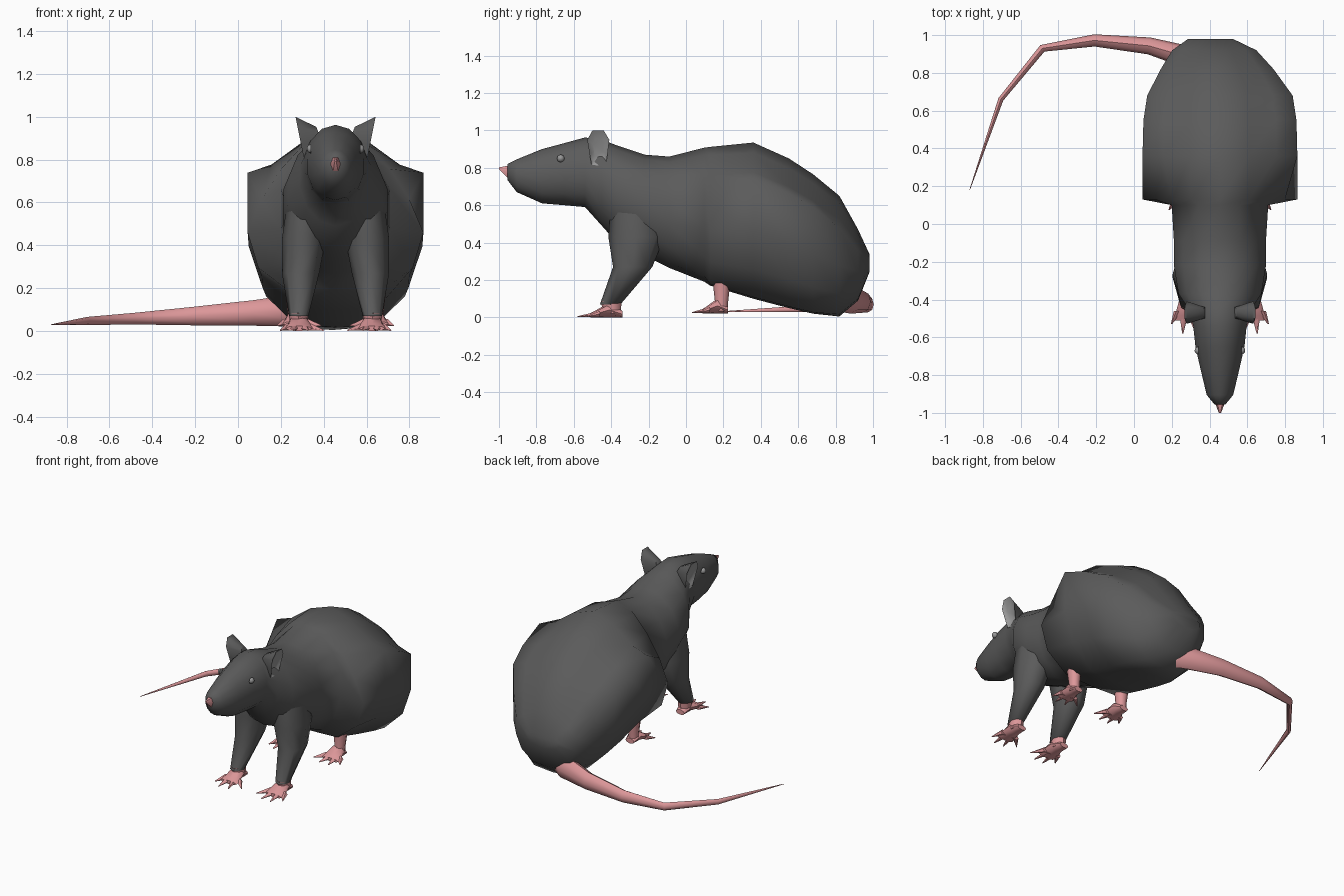
import bpy, bmesh, math
from mathutils import Vector

if "Cube" in bpy.data.objects:
    bpy.data.objects.remove(bpy.data.objects["Cube"])

CX = 0.455  # the animal's centre line


def material(name, rgb):
    m = bpy.data.materials.new(name)
    m.diffuse_color = (*rgb, 1)
    m.use_nodes = True
    m.node_tree.nodes["Principled BSDF"].inputs["Base Color"].default_value = m.diffuse_color
    return m


FUR = material("dark fur", (0.105, 0.105, 0.105))
SKIN = material("pink skin", (0.72, 0.31, 0.32))
GREY = material("pale grey", (0.31, 0.31, 0.31))


def build(name, lofts, mats, mirror=False, angle=50, rule=None):
    """Skin each list of rings into a closed tube; all tubes form one object."""
    bm = bmesh.new()
    for rings in lofts:
        vs = [[bm.verts.new(p) for p in r] for r in rings]
        n = len(vs[0])
        for a, b in zip(vs, vs[1:]):
            for i in range(n):
                j = (i + 1) % n
                bm.faces.new((a[i], a[j], b[j], b[i]))
        bm.faces.new(vs[0])
        bm.faces.new(vs[-1])
    bmesh.ops.recalc_face_normals(bm, faces=bm.faces)
    if rule:
        for f in bm.faces:
            f.material_index = rule(f)
    me = bpy.data.meshes.new(name)
    bm.to_mesh(me)
    bm.free()
    ob = bpy.data.objects.new(name, me)
    bpy.context.collection.objects.link(ob)
    ob.location.x = CX
    for m in mats:
        me.materials.append(m)
    if mirror:
        ob.modifiers.new("mirror", 'MIRROR')
    bpy.ops.object.select_all(action='DESELECT')
    ob.select_set(True)
    bpy.context.view_layer.objects.active = ob
    bpy.ops.object.shade_smooth_by_angle(angle=math.radians(angle))
    return ob


def oval(c, u, v, n=8):
    """Ring of n points around c spanned by the half axes u and v."""
    c, u, v = Vector(c), Vector(u), Vector(v)
    return [c + u * math.cos(2 * math.pi * k / n) + v * math.sin(2 * math.pi * k / n)
            for k in range(n)]


# Body: round section in front, a knee section, then the boxy haunch section
ROUND = [(math.sin(math.pi * k / 7), (1 + math.cos(math.pi * k / 7)) / 2) for k in range(8)]
KNEE = [(0, 1), (.37, .94), (.62, .79), (.84, .60), (1, .39), (.88, .17), (.5, .01), (0, 0)]
HAUNCH = [(0, 1), (.38, .935), (.73, .81), (1, .765), (1, .43), (.84, .19), (.48, .01), (0, 0)]


def section(y, shift, hw, top, bot, t, shape=HAUNCH):
    half = []
    for (rx, rz), (hx, hz) in zip(ROUND, shape):
        half.append(((rx + (hx - rx) * t) * hw, bot + (top - bot) * (rz + (hz - rz) * t)))
    pts = half + [(-x, z) for x, z in reversed(half[1:-1])]
    return [Vector((x + shift, y, z)) for x, z in pts]


stations = [  # y, shift, half width, top, bottom, haunch blend
    (-.955, 0, .03, .82, .735, 0),
    (-.905, 0, .072, .845, .67, 0),
    (-.77, 0, .105, .90, .61, 0),
    (-.65, 0, .133, .932, .60, 0),
    (-.54, 0, .145, .962, .59, 0),
    (-.45, 0, .17, .95, .49, 0),
    (-.37, 0, .225, .92, .40, 0),
    (-.22, 0, .25, .87, .33, 0),
    (-.09, 0, .25, .86, .265, 0),
    (.10, 0, .26, .908, .19, .3),
    (.13, 0, .41, .912, .17, 1, KNEE),
    (.36, 0, .41, .935, .10, 1),
    (.55, 0, .405, .85, .05, 1),
    (.68, 0, .385, .765, .02, 1),
    (.82, -.015, .30, .65, .005, .8),
    (.92, -.03, .225, .47, .09, .6),
    (.98, -.05, .12, .34, .24, .5),
]
build("body", [[section(*s) for s in stations]], [FUR], angle=75)

# Nose tip
build("nose", [[oval((0, -.95, .777), (.025, 0, 0), (0, 0, .04), 6),
                oval((0, -1.0, .797), (.006, 0, 0), (0, 0, .006), 6)]], [SKIN])

# Front legs
legs = [(.13, -.27, .64, .09, .13), (.148, -.265, .43, .102, .15),
        (.163, -.285, .27, .087, .105), (.172, -.405, .07, .045, .055)]
build("front_leg", [[oval((x, y, z), (rx, 0, 0), (0, ry, 0)) for x, y, z, rx, ry in legs]],
      [FUR], mirror=True, angle=75)


# Paws: a low palm with four pointed toes, s scales the length
def paw(x, y, z, s, ankle):
    palm = [(0, .033, .035), (-.07, .046, .08), (-.145, .066, .036), (-.17, .062, .024)]
    lofts = [[oval((x, y + dy * s, z + h / 2), (w, 0, 0), (0, 0, h / 2)) for dy, w, h in palm]]
    for bx, tx, ty in ((-.045, -.115, -.19), (-.017, -.045, -.235), (.018, .025, -.24), (.045, .085, -.19)):
        lofts.append([oval((x + bx, y - .12 * s, z + .019), (.027, 0, 0), (0, 0, .018), 6),
                      oval((x + tx, y + ty * s, z + .004), (.003, 0, 0), (0, 0, .003), 6)])
    return lofts + [ankle]


wrist = [oval((.172, -.395, .02), (.04, 0, 0), (0, .045, 0)),
         oval((.172, -.40, .085), (.046, 0, 0), (0, .056, 0))]
build("front_paw", paw(.172, -.34, 0, 1, wrist), [SKIN], mirror=True)

shin = [oval((.19, .185, .035), (.032, 0, 0), (0, .038, 0)),
        oval((.19, .19, .09), (.034, 0, 0), (0, .036, 0)),
        oval((.195, .19, .26), (.05, 0, 0), (0, .055, 0))]
build("hind_paw", paw(.185, .225, .022, .8, shin), [SKIN], mirror=True)

# Ears: wedge with a slightly dished pale outer side
outline = [(-.515, .87), (-.528, .95), (-.50, 1.0), (-.44, 1.0), (-.41, .95), (-.42, .87),
           (-.43, .81), (-.505, .815)]


def ear_ring(scale, x, slope):
    return [Vector((x + slope * (z - .8), -.47 + (y + .47) * scale, .905 + (z - .905) * scale))
            for y, z in outline]


build("ear", [[ear_ring(.5, .13, .19), ear_ring(.8, .137, .2), ear_ring(1, .147, .2),
               ear_ring(.92, .118, .27), ear_ring(.5, .05, .2)]], [FUR, GREY], mirror=True,
      rule=lambda f: int(f.normal.x > .3))

# Eyes
eye = [oval((.114 + .02 * math.sin(a), -.67, .85), (0, .021 * math.cos(a), 0), (0, 0, .021 * math.cos(a)))
       for a in (0, .5, 1.0, 1.45)]
build("eye", [eye], [GREY], mirror=True)

# Tail: tapering oval tube sweeping round to the animal's side
path = [(.42, .80, .125, .09), (.30, .88, .10, .08), (.08, .943, .085, .06), (-.21, .972, .07, .043),
        (-.485, .93, .058, .027), (-.705, .66, .047, .019), (-.87, .18, .03, .002)]
pts = [Vector((x - CX, y, z)) for x, y, z, r in path]
rings = []
for i, p in enumerate(pts):
    d = pts[min(i + 1, len(pts) - 1)] - pts[max(i - 1, 0)]
    side = Vector((-d.y, d.x, 0)).normalized()
    r = path[i][3]
    rings.append(oval(p, side * r * .75, (0, 0, r)))
build("tail", [rings], [SKIN])
